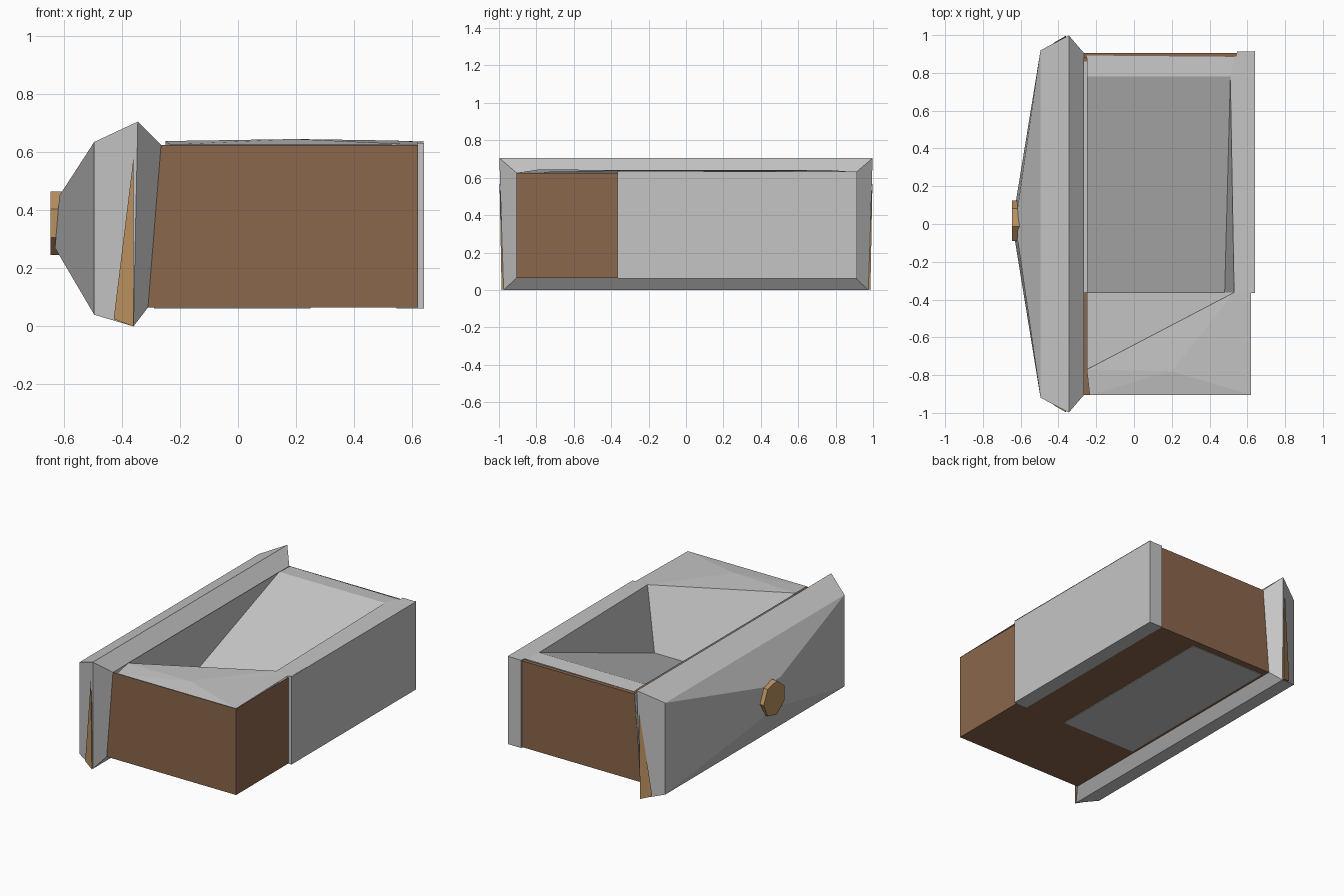
import bpy, math


def material(name, rgb):
    m = bpy.data.materials.new(name)
    m.diffuse_color = (*rgb, 1)
    return m


GREY = material("pale grey", (0.56, 0.56, 0.56))
BROWN = material("dark brown wood", (0.26, 0.135, 0.072))
TAN = material("tan wood", (0.50, 0.29, 0.12))


def make(name, verts, faces, mat):
    me = bpy.data.meshes.new(name)
    me.from_pydata(verts, [], faces)
    me.update()
    ob = bpy.data.objects.new(name, me)
    bpy.context.collection.objects.link(ob)
    me.materials.append(mat)
    return ob


def box(name, x0, x1, y0, y1, z0, z1, mat):
    bpy.ops.mesh.primitive_cube_add(size=1, location=((x0 + x1) / 2, (y0 + y1) / 2, (z0 + z1) / 2))
    ob = bpy.context.object
    ob.name = name
    ob.scale = (x1 - x0, y1 - y0, z1 - z0)
    ob.data.materials.append(mat)
    return ob


# Drawer front: nested four-corner rings, from box joint out to the knob
def ring(xb, xt, yb, yt, zb, zt):
    return [(xb, -yb, zb), (xb, yb, zb), (xt, yt, zt), (xt, -yt, zt)]


rings = [ring(-0.31, -0.265, 0.905, 0.905, 0.065, 0.625),
         ring(-0.36, -0.345, 0.975, 0.998, 0.0, 0.705),
         ring(-0.495, -0.495, 0.92, 0.92, 0.04, 0.635),
         ring(-0.63, -0.615, 0.09, 0.09, 0.27, 0.45)]
faces = [(0, 1, 2, 3), (15, 14, 13, 12)]
for r in range(3):
    for i in range(4):
        j = (i + 1) % 4
        faces.append((r * 4 + j, r * 4 + i, r * 4 + 4 + i, r * 4 + 4 + j))
make("drawer_front", [v for r in rings for v in r], faces, GREY)

# Tan board showing as a wedge at both lower ends of the front
for s, side in ((-1, "near"), (1, "far")):
    tri = [(-0.36, s * 0.986, 0.0), (-0.36, s * 0.997, 0.58), (-0.428, s * 0.957, 0.025),
           (-0.365, s * 0.95, 0.01)]
    fs = [(0, 1, 2), (0, 2, 3), (1, 0, 3), (2, 1, 3)]
    if s > 0:
        fs = [f[::-1] for f in fs]
    make(side + "_end_board", tri, fs, TAN)

# Knob
bpy.ops.mesh.primitive_cylinder_add(vertices=7, radius=0.112, depth=0.04,
                                    location=(-0.625, 0.012, 0.355),
                                    rotation=(0, -math.pi / 2, 0))
knob = bpy.context.object
knob.name = "knob"
knob.data.materials.append(TAN)

# Brown drawer box, open on top and at the front panel
b = [(-0.32, -0.905, 0.065), (0.62, -0.905, 0.065), (0.62, 0.905, 0.065), (-0.32, 0.905, 0.065),
     (-0.27, -0.905, 0.625), (0.62, -0.905, 0.625), (0.62, 0.905, 0.625), (-0.27, 0.905, 0.625),
     (0.62, 0.88, 0.625), (-0.27, 0.88, 0.625)]
make("drawer_box", b, [(3, 2, 1, 0), (0, 1, 5, 4), (1, 2, 6, 5), (2, 3, 7, 6), (6, 7, 9, 8)], BROWN)

# Grey back plate and the grey panel under the box
box("back_plate", 0.545, 0.64, -0.365, 0.913, 0.062, 0.632, GREY)
box("underside_panel", -0.29, 0.25, -0.36, 0.86, 0.0615, 0.066, GREY)

# Inner lining: rim surfaces, three walls and the sloping floor
A, B = (-0.25, -0.77, 0.638), (0.53, -0.362, 0.64)
M, N = (-0.25, 0.78, 0.638), (0.51, 0.78, 0.64)
F, G = (0.48, -0.362, 0.21), (-0.25, -0.362, 0.21)
lining = [A, B, M, N, F, G,
          (0.62, -0.362, 0.636), (0.62, -0.905, 0.626), (-0.235, -0.905, 0.626), (0.2, -0.78, 0.645),
          (0.64, -0.365, 0.636), (0.64, 0.915, 0.634), (0.53, 0.885, 0.632), (-0.25, 0.892, 0.632)]
make("drawer_lining", lining,
     [(2, 5, 4, 3), (0, 1, 4, 5), (1, 3, 4), (0, 5, 2),      # floor and walls
      (0, 9, 1), (9, 6, 1), (9, 7, 6), (9, 8, 7), (9, 0, 8),  # near cover
      (1, 10, 11, 12, 3), (2, 3, 12, 13)], GREY)              # back and far rims
